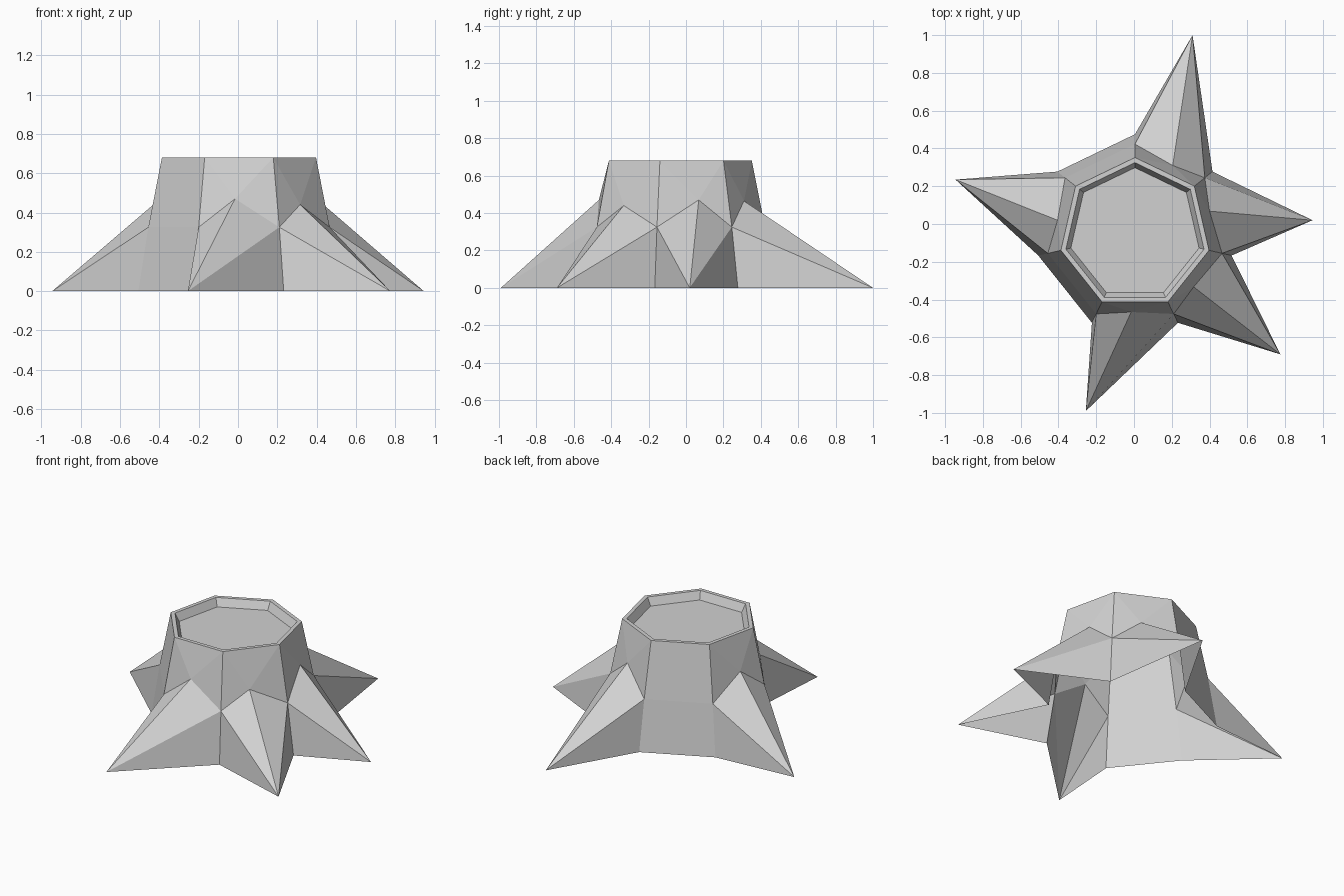
import bpy
import bmesh
from math import sin, cos, pi
from mathutils import Vector

if "Cube" in bpy.data.objects:
    bpy.data.objects.remove(bpy.data.objects["Cube"], do_unlink=True)

SIDES = 7
CENTRE = Vector((0.005, -0.05, 0))

grey = bpy.data.materials.new("plain_grey")
grey.use_nodes = True
colour = (0.64, 0.64, 0.64, 1)
grey.diffuse_color = colour
grey.node_tree.nodes["Principled BSDF"].inputs["Base Color"].default_value = colour


def ring(bm, radius, z):
    """Heptagon of vertices, first corner at the back, running clockwise from above."""
    angles = [pi / 2 - 2 * pi * i / SIDES for i in range(SIDES)]
    return [bm.verts.new(CENTRE + Vector((radius * cos(a), radius * sin(a), z)))
            for a in angles]


def bridge(bm, lower, upper, i):
    j = (i + 1) % SIDES
    bm.faces.new((lower[j], lower[i], upper[i], upper[j]))


def finish(bm, name):
    mesh = bpy.data.meshes.new(name)
    bm.to_mesh(mesh)
    bm.free()
    mesh.materials.append(grey)
    obj = bpy.data.objects.new(name, mesh)
    bpy.context.collection.objects.link(obj)


# Root ridges by trunk side: (peak on the trunk, tip on the ground)
roots = {
    0: ((0.205, 0.31, 0.465), (0.31, 1.0, 0)),
    1: ((0.40, 0.068, 0.47), (0.945, 0.02, 0)),
    2: ((0.316, -0.333, 0.44), (0.775, -0.69, 0)),
    3: ((-0.015, -0.466, 0.47), (-0.255, -0.99, 0)),
    5: ((-0.405, 0.02, 0.462), (-0.945, 0.235, 0)),
}

# Trunk with spreading roots, open underneath
bm = bmesh.new()
base = ring(bm, 0.525, 0)
waist = ring(bm, 0.473, 0.325)
top = ring(bm, 0.402, 0.68)
for i in range(SIDES):
    j = (i + 1) % SIDES
    if i not in roots:
        bridge(bm, base, waist, i)
        bridge(bm, waist, top, i)
        continue
    peak, tip = (bm.verts.new(p) for p in roots[i])
    for tri in ((top[j], peak, top[i]), (top[i], peak, waist[i]),
                (top[j], waist[j], peak), (peak, tip, waist[i]),
                (peak, waist[j], tip), (waist[i], tip, base[i]),
                (waist[j], base[j], tip)):
        bm.faces.new(tri)
finish(bm, "trunk_and_roots")

# Flat rim, sloping inner lip and sunken cut surface
bm = bmesh.new()
rim_outer = ring(bm, 0.402, 0.68)
rim_inner = ring(bm, 0.375, 0.68)
floor = ring(bm, 0.348, 0.63)
for i in range(SIDES):
    bridge(bm, rim_outer, rim_inner, i)
    bridge(bm, rim_inner, floor, i)
bm.faces.new(floor[::-1])
finish(bm, "cut_top")
